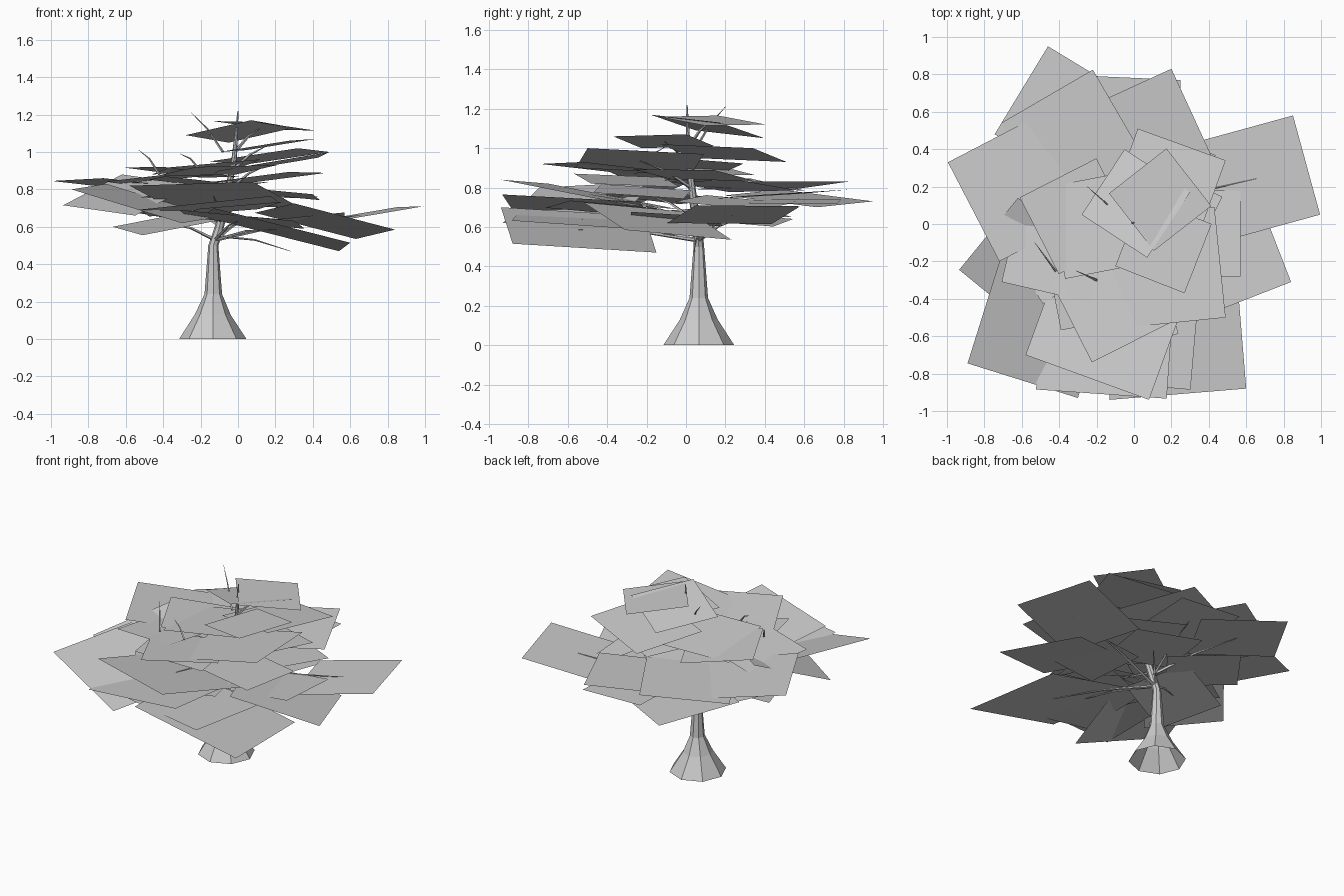
import bpy, math
from mathutils import Vector

if "Cube" in bpy.data.objects:
    bpy.data.objects.remove(bpy.data.objects["Cube"])


def make(name, verts, faces):
    mesh = bpy.data.meshes.new(name)
    mesh.from_pydata([tuple(v) for v in verts], [], faces)
    mesh.update()
    obj = bpy.data.objects.new(name, mesh)
    bpy.context.collection.objects.link(obj)
    return obj


def tube(path, sides):
    """Open tapered tube through (x, y, z, radius) points."""
    pts = [Vector(p[:3]) for p in path]
    n, verts, faces = len(pts), [], []
    for i, p in enumerate(pts):
        t = pts[min(i + 1, n - 1)] - pts[max(i - 1, 0)]
        q = Vector((0, 0, 1)).rotation_difference(t.normalized())
        for k in range(sides):
            a = 2 * math.pi * k / sides
            verts.append(p + q @ Vector((math.cos(a), math.sin(a), 0)) * path[i][3])
    for i in range(n - 1):
        for k in range(sides):
            m = (k + 1) % sides
            faces.append((i * sides + k, i * sides + m, (i + 1) * sides + m, (i + 1) * sides + k))
    return verts, faces


# Trunk: flared foot, slim bent stem
TRUNK = [(-.135, .065, 0, .18), (-.135, .065, .13, .096), (-.132, .065, .24, .047),
         (-.132, .065, .5, .027), (-.105, .06, .58, .025), (-.06, .035, .75, .02),
         (-.02, .012, .97, .014), (0, .005, 1.22, .003)]
make("trunk", *tube(TRUNK, 8))


def trunk_at(z):
    for a, b in zip(TRUNK, TRUNK[1:]):
        if a[2] <= z <= b[2]:
            return Vector(a[:3]).lerp(Vector(b[:3]), (z - a[2]) / (b[2] - a[2]))


# Outer leaf cards: corner, next corner, height change along the perpendicular side
OUTER = [
    (.995, .05, .71, .85, .58, .705, -.09),
    (.3, -.52, .725, .84, -.31, .585, -.05),
    (-.13, -.94, .70, .6, -.88, .515, -.045),
    (-.89, -.745, .80, -.3, -.93, .62, .03),
    (-.935, -.245, .715, -.55, -.56, .66, .165),
    (-.995, .33, .845, -.72, -.2, .86, -.06),
    (-.46, .95, .73, -.745, .48, .79, -.03),
    (-.22, .825, .83, -.71, .54, .79, 0),
    (.25, .77, .72, -.2, .79, .74, 0),
    (.2, .83, .79, -.3, .6, .77, -.03),
    (-.58, -.7, .82, .08, -.94, .84, -.13),
    (-.225, -.74, .92, .21, -.52, .93, -.05),
    (-.1, -.56, .9, .49, -.5, 1.0, -.03),
    (.49, .34, 1.0, .02, .51, .93, .02),
    (-.1, -.225, 1.0, .27, -.37, 1.06, .01),
    (.07, -.18, 1.17, .3, .17, 1.13, -.08),
    (-.67, .05, .6, -.51, -.36, .555, .08),
]
# Inner, nearly level cards: centre, side, turn in degrees
INNER = [
    (-.17, 0, .92, .5, 11), (.14, .13, 1.14, .39, 38), (-.15, -.56, .71, .7, -4),
    (.07, .27, .64, .46, 77), (-.42, -.13, .86, .48, 77), (.02, -.55, .64, .62, -5),
]
# Spiral of cards that thickens the middle of the crown
for k in range(10):
    ang, r = 2.4 * k, .42 - .02 * k
    INNER.append((r * math.cos(ang) - .08, r * math.sin(ang) - .05, .64 + .028 * k, .46, 53 * k))

quads = []
for ax, ay, az, bx, by, bz, dz in OUTER:
    a, b = Vector((ax, ay, az)), Vector((bx, by, bz))
    side = Vector((ay - by, bx - ax, dz))
    quads.append([a, b, b + side, a + side])
for i, (cx, cy, z, size, turn) in enumerate(INNER):
    quad = []
    for k in range(4):
        ang = math.radians(turn + 45 + 90 * k)
        dx, dy = size * .707 * math.cos(ang), size * .707 * math.sin(ang)
        quad.append(Vector((cx + dx, cy + dy, z + .1 * dx * (-1) ** i - .06 * dy)))
    quads.append(quad)
make("leaf_cards", sum(quads, []), [tuple(range(i * 4, i * 4 + 4)) for i in range(len(quads))])

# Branches: from the trunk out to the middle of the cards
verts, faces = [], []


def add_branch(start, end, radius):
    mid = start.lerp(end, .5) + Vector((0, 0, .02))
    v, f = tube([(*start, radius), (*mid, radius * .65), (*end, radius * .15)], 4)
    n = len(verts)
    verts.extend(v)
    faces.extend(tuple(i + n for i in face) for face in f)


for quad in quads[:23:2]:
    c = sum(quad, Vector()) / 4
    add_branch(trunk_at(max(.53, c.z - .14)), c, .01)

# Bare twigs poking through the crown
for base, tip in [((-.08, .05, 1.0), (-.25, .2, 1.21)), ((-.42, -.25, .88), (-.53, -.1, 1.01)),
                  ((-.2, -.3, .9), (-.31, -.25, .99)), ((-.1, .06, .55), (.28, .04, .47))]:
    add_branch(Vector(base), Vector(tip), .007)
make("branches", verts, faces)
